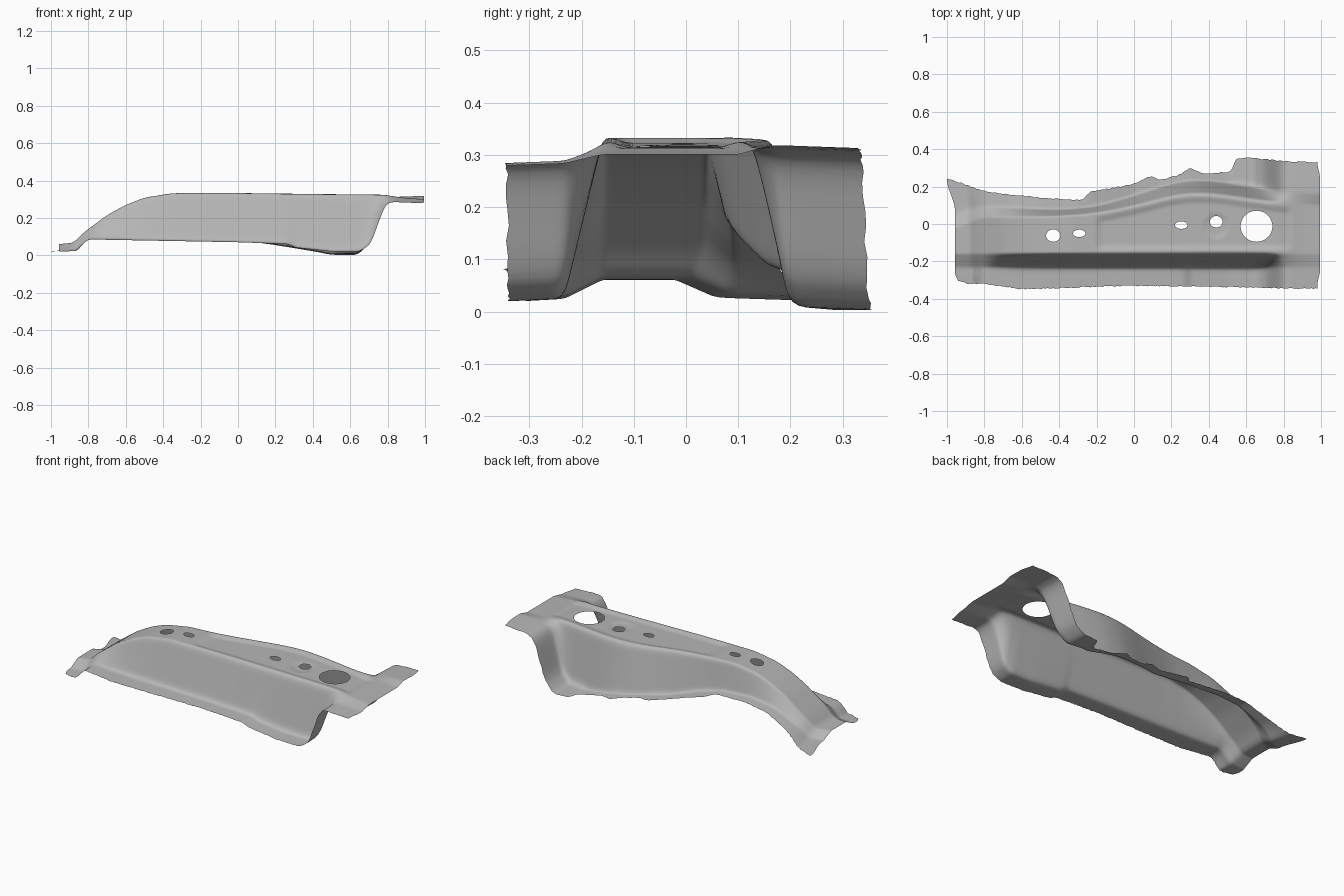
import bpy, bmesh, math, random

random.seed(4)
cube = bpy.data.objects.get("Cube")
if cube:
    bpy.data.objects.remove(cube)


def lerp_table(table, x):
    if x <= table[0][0]:
        return table[0][1]
    for (x0, a), (x1, b) in zip(table, table[1:]):
        if x <= x1:
            return a + (b - a) * (x - x0) / (x1 - x0)
    return table[-1][1]


def soft(table, x, r=0.025):
    """Table lookup with rounded corners."""
    return sum(lerp_table(table, x + r * k / 3) for k in range(-3, 4)) / 7


def step(t):
    t = min(max(t, 0), 1)
    return t * t * (3 - 2 * t)


# Lengthwise profiles of the pressed sheet: (x, value)
top_z = [(-1, .06), (-.9, .068), (-.8, .14), (-.7, .215), (-.6, .27), (-.5, .308),
         (-.35, .332), (0, .333), (.78, .324), (.88, .308), (1, .3)]
front_z = [(-1, .02), (-.88, .025), (-.8, .085), (0, .07), (.27, .06), (.3, .042),
           (.5, .02), (.65, .02), (.71, .06), (.76, .2), (.79, .275), (.83, .285), (1, .279)]
back_z = [(-1, .02), (-.9, .03), (-.8, .09), (-.65, .155), (-.5, .17), (-.3, .16),
          (-.15, .125), (0, .083), (.2, .055), (.4, .022), (.5, .003), (.64, .003),
          (.7, .06), (.75, .2), (.78, .28), (.83, .306), (1, .313)]
front_edge = [(-1, -.3), (-.95, -.32), (-.8, -.32), (-.6, -.348), (0, -.33), (.4, -.335),
              (.9, -.345), (1, -.345)]
back_edge = [(-1, .245), (-.93, .22), (-.8, .175), (-.6, .15), (-.35, .13), (-.27, .13),
             (-.24, .17), (0, .215), (.09, .258), (.14, .235), (.24, .262), (.3, .3),
             (.36, .27), (.52, .278), (.54, .345), (.62, .355), (.8, .335), (1, .33)]
back_crease = [(-1, -.03), (-.85, .035), (-.4, .043), (-.2, .06), (0, .1), (.2, .153),
               (.3, .168), (.42, .166), (.6, .14), (.8, .112), (1, .1)]
back_wall_run = [(-1, .08), (-.8, .06), (-.4, .03), (-.2, .03), (0, .048), (.2, .062)]


def section(x):
    """Hat-shaped cross-section at x, as (y, z) points from front to back."""
    tz, fz, bz = soft(top_z, x), soft(front_z, x, .018), soft(back_z, x, .018)
    fe = soft(front_edge, x, .02) + random.uniform(-.003, .003)
    be = soft(back_edge, x, .01) + random.uniform(-.003, .003)
    yc = soft(back_crease, x, .08)
    yb = min(yc + soft(back_wall_run, x, .08), be - .012)
    corners = [(fe, fz), (-.233, fz + .004), (-.16, tz), (yc, tz), (yb, bz + .006), (be, bz)]
    pts = []
    for (a, b), n in zip(zip(corners, corners[1:]), (10, 16, 36, 16, 10)):
        pts += [(a[0] + (b[0] - a[0]) * k / n, a[1] + (b[1] - a[1]) * k / n) for k in range(n)]
    pts.append(corners[-1])
    # Round the bends
    for _ in range(3):
        mid = [tuple((p[k] + 2 * q[k] + r[k]) / 4 for k in (0, 1))
               for p, q, r in zip(pts, pts[1:], pts[2:])]
        pts = [pts[0]] + mid + [pts[-1]]
    # Shallow pocket in the top, leaving a bead along the back bend
    out = []
    for y, z in pts:
        pocket = (step((x + .22) / .06) * step((.86 - x) / .06)
                  * step((y + .15) / .045) * step((yc - .015 - y) / .045))
        boss = step((.075 - math.hypot(x - .44, y + .01)) / .03)
        out.append((y, z - .01 * pocket - .005 * boss))
    return out


# Loft the sheet along x
stations = 190
bm = bmesh.new()
rows = []
for i in range(stations + 1):
    x = -1 + 2 * i / stations
    row = []
    for y, z in section(x):
        # Slanted left end and rounded right corners
        skew = step((-.8 - x) / .2) * (.043 * step((.24 - y) / .17) + .02 * step((-.26 - y) / .06))
        trim = step((x - .8) / .2) * (.006 + .014 * step((abs(y) - .25) / .08))
        row.append(bm.verts.new((x + skew - trim, y, max(z, 0))))
    rows.append(row)
for r0, r1 in zip(rows, rows[1:]):
    for j in range(len(r0) - 1):
        bm.faces.new((r0[j], r1[j], r1[j + 1], r0[j + 1]))

# Punch the holes: (x, y, radius x, radius y)
holes = [(.655, -.012, .085, .083), (.44, .012, .034, .031), (.253, -.006, .034, .02),
         (-.432, -.062, .038, .033), (-.293, -.05, .033, .02)]
for hx, hy, rx, ry in holes:
    def reach(p):
        return math.hypot((p.x - hx) / rx, (p.y - hy) / ry)
    gone = [f for f in bm.faces if reach(f.calc_center_median()) < 1]
    rim = {v for f in gone for v in f.verts}
    bmesh.ops.delete(bm, geom=gone, context='FACES')
    for v in rim:
        if v.is_valid:
            d = reach(v.co)
            v.co.x = hx + (v.co.x - hx) / d
            v.co.y = hy + (v.co.y - hy) / d

mesh = bpy.data.meshes.new("pressed_bracket")
bm.to_mesh(mesh)
bm.free()
bracket = bpy.data.objects.new("pressed_bracket", mesh)
bpy.context.collection.objects.link(bracket)

# Plain grey sheet metal
grey = bpy.data.materials.new("plain_grey")
grey.use_nodes = True
colour = (.47, .47, .47, 1)
grey.diffuse_color = colour
grey.node_tree.nodes["Principled BSDF"].inputs["Base Color"].default_value = colour
mesh.materials.append(grey)

bpy.context.view_layer.objects.active = bracket
bracket.select_set(True)
bpy.ops.object.shade_smooth_by_angle(angle=math.radians(40))
